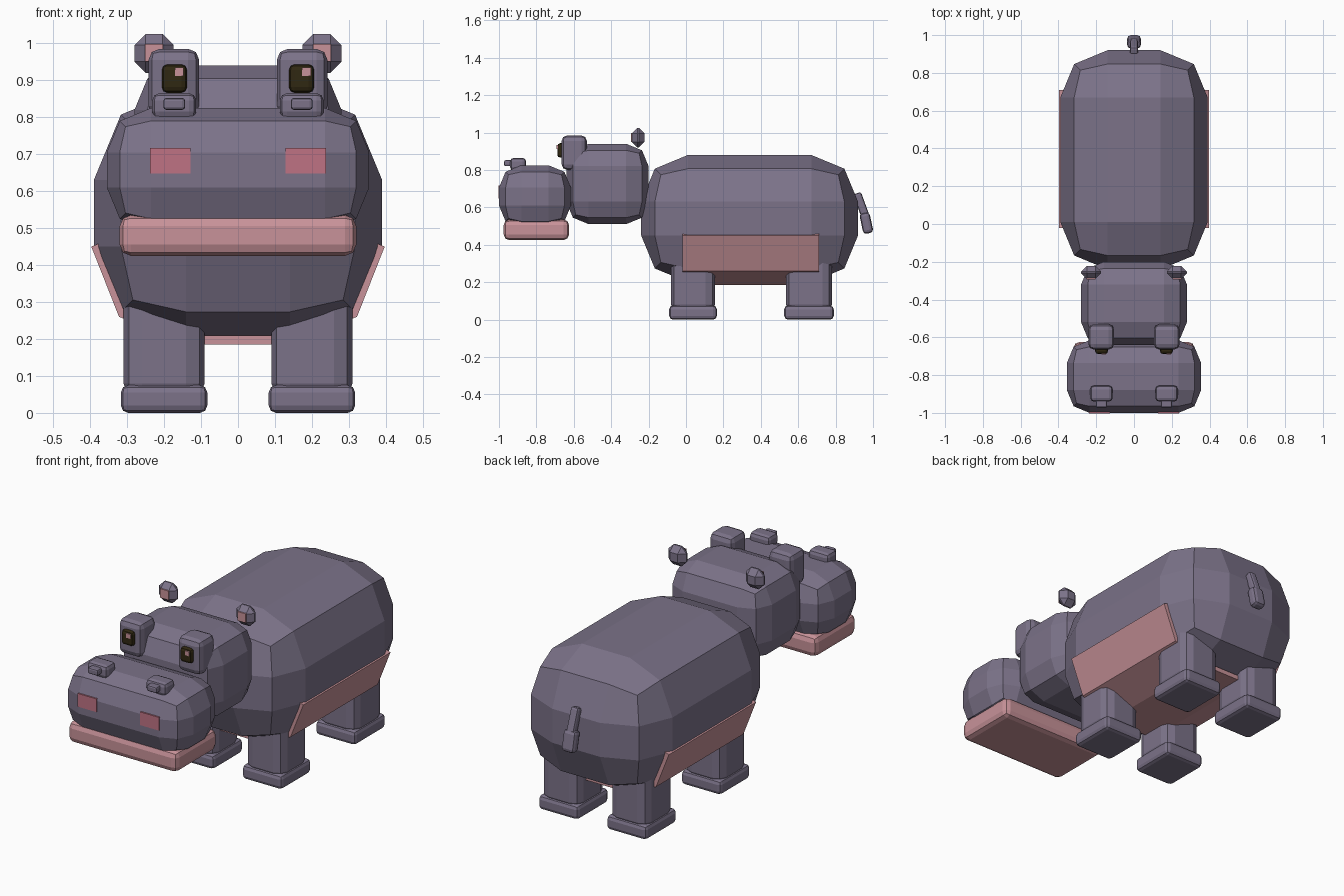
import bpy, bmesh
from math import radians
from mathutils import Matrix, Vector

if "Cube" in bpy.data.objects:
    bpy.data.objects.remove(bpy.data.objects["Cube"], do_unlink=True)


def material(name, rgb):
    m = bpy.data.materials.new(name)
    m.use_nodes = True
    m.diffuse_color = (*rgb, 1)
    m.node_tree.nodes["Principled BSDF"].inputs["Base Color"].default_value = (*rgb, 1)
    return m


HIDE = material("grey purple hide", (0.20, 0.17, 0.25))
PINK = material("soft pink", (0.58, 0.29, 0.32))
ROSE = material("deep rose", (0.52, 0.17, 0.23))
DARK = material("dark brown", (0.03, 0.021, 0.006))


def add_object(name, bm, mat):
    mesh = bpy.data.meshes.new(name)
    bm.to_mesh(mesh)
    bm.free()
    mesh.materials.append(mat)
    obj = bpy.data.objects.new(name, mesh)
    bpy.context.collection.objects.link(obj)
    return obj


def box(name, mat, x, y, z, bevel=0.0, segments=2, tilt=0):
    """Box spanning three (low, high) ranges, with rounded edges."""
    lo, hi = (Vector(c) for c in zip(x, y, z))
    bm = bmesh.new()
    bmesh.ops.create_cube(bm, size=1)
    bmesh.ops.scale(bm, vec=hi - lo, verts=bm.verts)
    if bevel:
        bmesh.ops.bevel(bm, geom=bm.edges[:], offset=bevel, segments=segments,
                        profile=0.5, affect='EDGES')
    obj = add_object(name, bm, mat)
    obj.location = (lo + hi) / 2
    obj.rotation_euler.x = radians(tilt)
    return obj


def pair(name, mat, x, *args, **kw):
    """The same box on both sides."""
    box("left_" + name, mat, x, *args, **kw)
    box("right_" + name, mat, (-x[1], -x[0]), *args, **kw)


# Body and head masses
box("body", HIDE, (-0.39, 0.39), (-0.24, 0.92), (0.20, 0.88), 0.25)
box("head", HIDE, (-0.28, 0.28), (-0.64, -0.20), (0.51, 0.94), 0.12)
box("snout", HIDE, (-0.355, 0.355), (-1.0, -0.615), (0.49, 0.825), 0.12)
box("lower_jaw", PINK, (-0.32, 0.32), (-0.975, -0.625), (0.425, 0.535), 0.03)

# Belly panel wrapping the underside of the body
half = [(0.397, 0.45), (0.322, 0.26), (0.14, 0.185)]
section = [(-x, z) for x, z in half] + half[::-1]
bm = bmesh.new()
front, back = ([bm.verts.new((x, y, z)) for x, z in section] for y in (-0.02, 0.71))
for i in range(len(section) - 1):
    bm.faces.new((front[i], back[i], back[i + 1], front[i + 1]))
belly = add_object("belly_panel", bm, PINK)
solid = belly.modifiers.new("thickness", 'SOLIDIFY')
solid.thickness = 0.025
solid.offset = -1

# Legs and feet
for name, y0, y1 in (("front", -0.08, 0.155), ("back", 0.535, 0.78)):
    pair(name + "_leg", HIDE, (0.09, 0.31), (y0, y1), (0.03, 0.40), 0.05)
    pair(name + "_foot", HIDE, (0.083, 0.317), (y0 - 0.01, y1 + 0.01), (0.0, 0.075), 0.02)

# Nostril mounds and plates on the snout
pair("nostril_mound", HIDE, (0.113, 0.232), (-0.94, -0.855), (0.795, 0.865), 0.02)
pair("nostril_tip", HIDE, (0.143, 0.202), (-0.972, -0.92), (0.82, 0.852), 0.008)
pair("nostril", ROSE, (0.128, 0.238), (-1.003, -0.994), (0.647, 0.717))

# Eye sockets, eyes and glints
pair("eye_socket", HIDE, (0.105, 0.242), (-0.665, -0.53), (0.80, 0.985), 0.03)
pair("eye", DARK, (0.138, 0.206), (-0.688, -0.65), (0.866, 0.943), 0.015)
for side, cx in (("left", 0.185), ("right", -0.159)):
    box(side + "_eye_glint", PINK, (cx - 0.012, cx + 0.012), (-0.692, -0.684), (0.911, 0.934))

# Ears
pair("ear", HIDE, (0.174, 0.28), (-0.29, -0.222), (0.92, 1.025), 0.03, segments=1)
pair("inner_ear", PINK, (0.203, 0.251), (-0.294, -0.286), (0.95, 0.998))

# Tail
box("tail", HIDE, (-0.022, 0.022), (0.918, 0.962), (0.53, 0.68), 0.012, tilt=20)
box("tail_tuft", HIDE, (-0.036, 0.036), (0.937, 0.992), (0.46, 0.572), 0.018, tilt=12)
